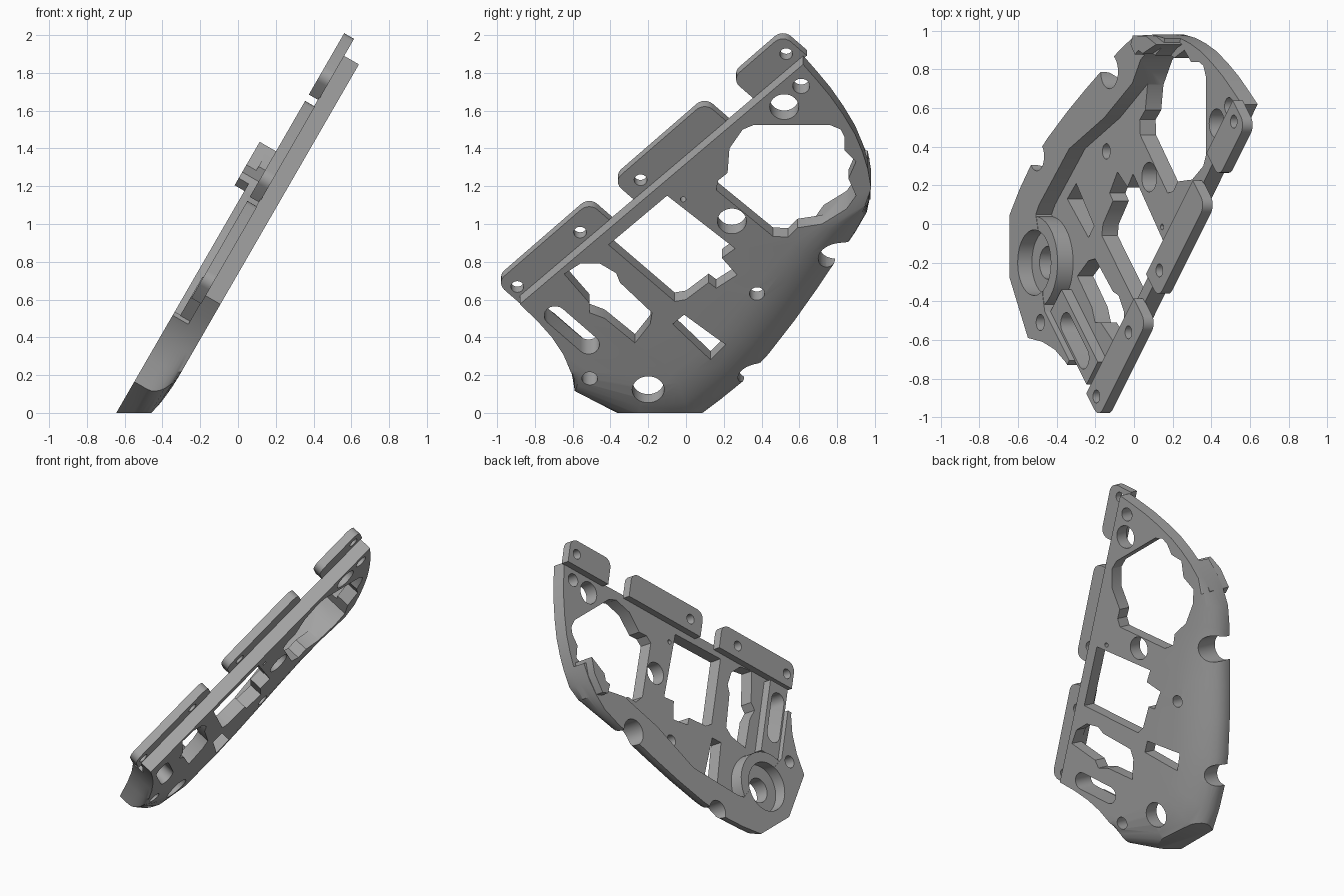
import bpy, bmesh
from math import sin, cos, pi, sqrt
from mathutils import Vector

cube = bpy.data.objects.get("Cube")
if cube:
    bpy.data.objects.remove(cube)

grey = bpy.data.materials.new("mid_grey")
grey.use_nodes = True
grey.diffuse_color = (0.38, 0.38, 0.38, 1)
grey.node_tree.nodes["Principled BSDF"].inputs["Base Color"].default_value = (0.38, 0.38, 0.38, 1)

C, S, R2 = cos(pi / 6), 0.5, sqrt(2)


def place(y, h, w):
    """Point on the leaning plate: y across, h height on the outer face, w along its normal."""
    return Vector((-0.425 + S * h / C + C * w, y, h - S * w))


def loft(name, rings):
    bm = bmesh.new()
    loops = [[bm.verts.new(p) for p in ring] for ring in rings]
    n = len(loops[0])
    bm.faces.new(loops[0])
    bm.faces.new(loops[-1][::-1])
    for a, b in zip(loops, loops[1:]):
        for i in range(n):
            bm.faces.new((a[i], a[(i + 1) % n], b[(i + 1) % n], b[i]))
    bmesh.ops.recalc_face_normals(bm, faces=bm.faces)
    mesh = bpy.data.meshes.new(name)
    bm.to_mesh(mesh)
    bm.free()
    mesh.materials.append(grey)
    ob = bpy.data.objects.new(name, mesh)
    bpy.context.collection.objects.link(ob)
    return ob


def prism(name, pts, w0=-0.5, w1=0.2):
    return loft(name, [[place(y, h, w) for y, h in pts] for w in (w0, w1)])


def circle(y, h, r, n=32):
    return [(y + r * cos(2 * pi * i / n), h + C * r * sin(2 * pi * i / n)) for i in range(n)]


def diagonal(s, t):
    """Along (s) and across (t) the straight 45 degree edge."""
    return ((s - t) / R2, C * (s + t) / R2)


def combine(ob, other, op="DIFFERENCE"):
    mod = ob.modifiers.new("bool", "BOOLEAN")
    mod.operation, mod.solver, mod.object = op, "EXACT", other
    bpy.context.view_layer.objects.active = ob
    bpy.ops.object.modifier_apply(modifier=mod.name)
    bpy.data.objects.remove(other)


# Plate outline: y, height, and inward lean of the rounded outer edge
outline = [
    (-.88, .575, 0, 0), (-.79, .49, 0, 0), (-.71, .4, 0, 0), (-.65, .31, 0, 0), (-.61, .2, 0, .02),
    (-.59, .07, .03, .15), (-.25, -.11, 0, .3), (.04, -.1, -.1, .32), (.18, -.005, -.17, .28),
    (.31, .1, -.22, .24), (.44, .24, -.24, .22), (.58, .42, -.25, .2), (.7, .59, -.25, .18),
    (.8, .74, -.23, .15), (.9, .89, -.18, .1), (.96, 1.0, -.1, .05), (.978, 1.1, -.03, 0),
    (.98, 1.19, 0, 0), (.963, 1.29, 0, 0), (.935, 1.38, 0, 0), (.895, 1.475, 0, 0),
    (.835, 1.575, 0, 0), (.765, 1.675, 0, 0), (.69, 1.765, 0, 0), (.62, 1.845, 0, 0)]
rings = [[place(y, h, -0.19) for y, h, a, b in outline]]
STEPS = 8
for k in range(STEPS + 1):
    a = pi / 2 * k / STEPS
    lean, drop = 1 - cos(a), 1 - sin(a)
    rings.append([place(y + dy * lean, h + dh * lean, -drop * min(.165, max(.11, .13 + .3 * y)))
                  for y, h, dy, dh in outline])
plate = loft("plate", rings)

# Recessed inner floor
combine(plate, prism("pocket", [
    diagonal(-.4, .86), diagonal(-.14, .86), diagonal(-.14, .5), (-.36, .2), (-.2, .2), (.05, .14),
    (.10, .17), (.39, .44), (.55, .753), (.93, 1.29), (1.2, 1.33), (1.2, 2.3), (-1.2, 2.3)],
    -0.5, -0.095))

# Thick pad round the slot, raised block on the rim, collar round the big bore
combine(plate, prism("slot_pad", [diagonal(-.145, .5), diagonal(.02, .5), diagonal(.02, 1.03),
                                  diagonal(-.145, 1.03)], -0.155, -0.06), "UNION")
combine(plate, prism("rim_block", [(.86, 1.13), (.93, 1.08), (.976, 1.1), (.972, 1.22), (.93, 1.31)],
                     -0.25, -0.06), "UNION")
combine(plate, prism("collar", circle(-.2, .125, .24, 48), -0.188, -0.085), "UNION")
combine(plate, prism("counterbore", circle(-.2, .125, .17, 48), -0.5, -0.105))

# Level foot
bpy.ops.mesh.primitive_cube_add(size=4, location=(0, 0, -2))
combine(plate, bpy.context.object)

# Shaped openings
openings = [
    [(.30, 1.50), (.36, 1.525), (.76, 1.525), (.82, 1.5), (.84, 1.46), (.84, 1.39), (.90, 1.33),
     (.86, 1.24), (.90, 1.15), (.85, 1.08), (.72, 1.0), (.59, .98), (.54, .93), (.46, .935),
     (.16, 1.18), (.17, 1.23), (.22, 1.27), (.23, 1.40)],
    [(-.41, .89), (-.10, 1.15), (.26, .87), (.19, .82), (.27, .73), (.16, .66), (.12, .69),
     (.0, .6), (-.06, .59)],
    [(-.645, .735), (-.56, .79), (-.455, .79), (-.37, .74), (-.35, .69), (-.18, .53), (-.19, .47),
     (-.27, .37), (-.43, .50), (-.51, .53), (-.51, .58)],
    [(-.07, .47), (-.01, .52), (.21, .36), (.13, .28)]]

# Rounded slot
slot = []
for t, turn in ((.91, 0), (.66, pi)):
    for i in range(11):
        a = turn + i * pi / 10
        slot.append(diagonal(-.07 + .058 * cos(a), t + .058 * sin(a)))
openings.append(slot)

# Round holes, then edge notches
for y, h, r in [(.61, 1.73, .045), (.52, 1.62, .077), (.243, 1.015, .077), (.376, .63, .04),
                (-.51, .18, .042), (-.2, .12, .085), (-.015, 1.13, .015),
                (.79, .80, .09), (.35, .15, .075)]:
    openings.append(circle(y, h, r))
for pts in openings:
    combine(plate, prism("opening", pts))

# Mounting tabs along the straight edge
tabs = [("lower_tab", -.185, .51, (-.123, .347)), ("middle_tab", .69, 1.375, (.8,)),
        ("upper_tab", 1.575, 1.96, (1.89,))]
parts = [plate]
RAD = 0.06
for name, s0, s1, holes in tabs:
    pts = [diagonal(s0, 1.055), diagonal(s1, 1.055)]
    for cs, start in ((s1 - RAD, 0), (s0 + RAD, pi / 2)):
        for i in range(7):
            a = start + i * pi / 12
            pts.append(diagonal(cs + RAD * cos(a), 1.235 - RAD + RAD * sin(a)))
    tab = prism(name, pts, -0.15, -0.09)
    for s in holes:
        y, h = diagonal(s, 1.14)
        combine(tab, prism("hole", circle(y, h, .034)))
    parts.append(tab)

for ob in parts:
    bpy.ops.object.select_all(action="DESELECT")
    ob.select_set(True)
    bpy.context.view_layer.objects.active = ob
    bpy.ops.object.shade_smooth_by_angle(angle=pi / 6)
